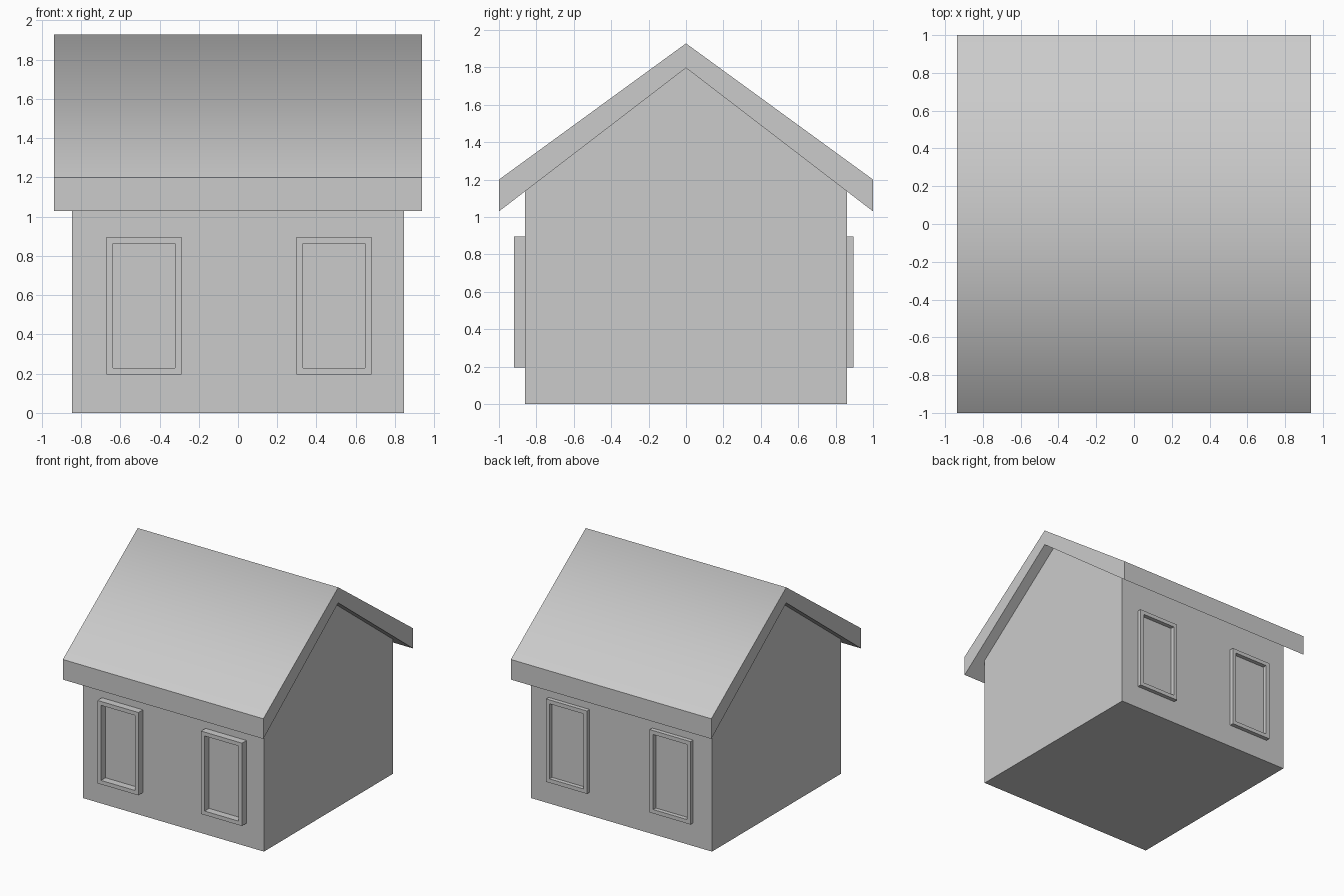
import bpy, bmesh
from mathutils import Vector

if "Cube" in bpy.data.objects:
    bpy.data.objects.remove(bpy.data.objects["Cube"])


def extrude_profile(name, profile, x_half):
    """Extrude a (y, z) outline along x into a closed solid."""
    bm = bmesh.new()
    face = bm.faces.new([bm.verts.new((-x_half, y, z)) for y, z in profile])
    geo = bmesh.ops.extrude_face_region(bm, geom=[face])["geom"]
    verts = [g for g in geo if isinstance(g, bmesh.types.BMVert)]
    bmesh.ops.translate(bm, verts=verts, vec=(2 * x_half, 0, 0))
    bmesh.ops.recalc_face_normals(bm, faces=bm.faces)
    return finish(name, bm)


def finish(name, bm):
    mesh = bpy.data.meshes.new(name)
    bm.to_mesh(mesh)
    bm.free()
    obj = bpy.data.objects.new(name, mesh)
    bpy.context.collection.objects.link(obj)
    return obj


def window_frame(name, x, wall_y, outer_y):
    """Rectangular frame ring standing proud of the wall."""
    half_w, z0, z1, border = 0.191, 0.195, 0.895, 0.033
    bm = bmesh.new()
    rings = []
    for inset, y in ((0, wall_y), (0, outer_y), (border, outer_y), (border, wall_y)):
        w, lo, hi = half_w - inset, z0 + inset, z1 - inset
        rings.append([bm.verts.new((x + sx * w, y, z))
                      for sx, z in ((-1, lo), (1, lo), (1, hi), (-1, hi))])
    for r in range(4):
        a, b = rings[r], rings[(r + 1) % 4]
        for i in range(4):
            j = (i + 1) % 4
            bm.faces.new((a[i], a[j], b[j], b[i]))
    bmesh.ops.recalc_face_normals(bm, faces=bm.faces)
    return finish(name, bm)


# House body with gable ends meeting the roof underside
extrude_profile("walls", [(-0.86, 0), (0.86, 0), (0.86, 1.139),
                          (0, 1.797), (-0.86, 1.139)], 0.845)

# Overhanging roof with vertical eave boards; slopes shade smoothly over the ridge
roof = extrude_profile("roof", [(-1, 1.03), (0, 1.797), (1, 1.03),
                                (1, 1.2), (0, 1.928), (-1, 1.2)], 0.937)
for poly in roof.data.polygons:
    poly.use_smooth = poly.normal.z > 0.5

# Two windows on the front and two on the back
for side, wall_y, outer_y in (("front", -0.86, -0.92), ("back", 0.86, 0.895)):
    for label, x in (("left", -0.478), ("right", 0.490)):
        window_frame(f"window_frame_{side}_{label}", x, wall_y, outer_y)
